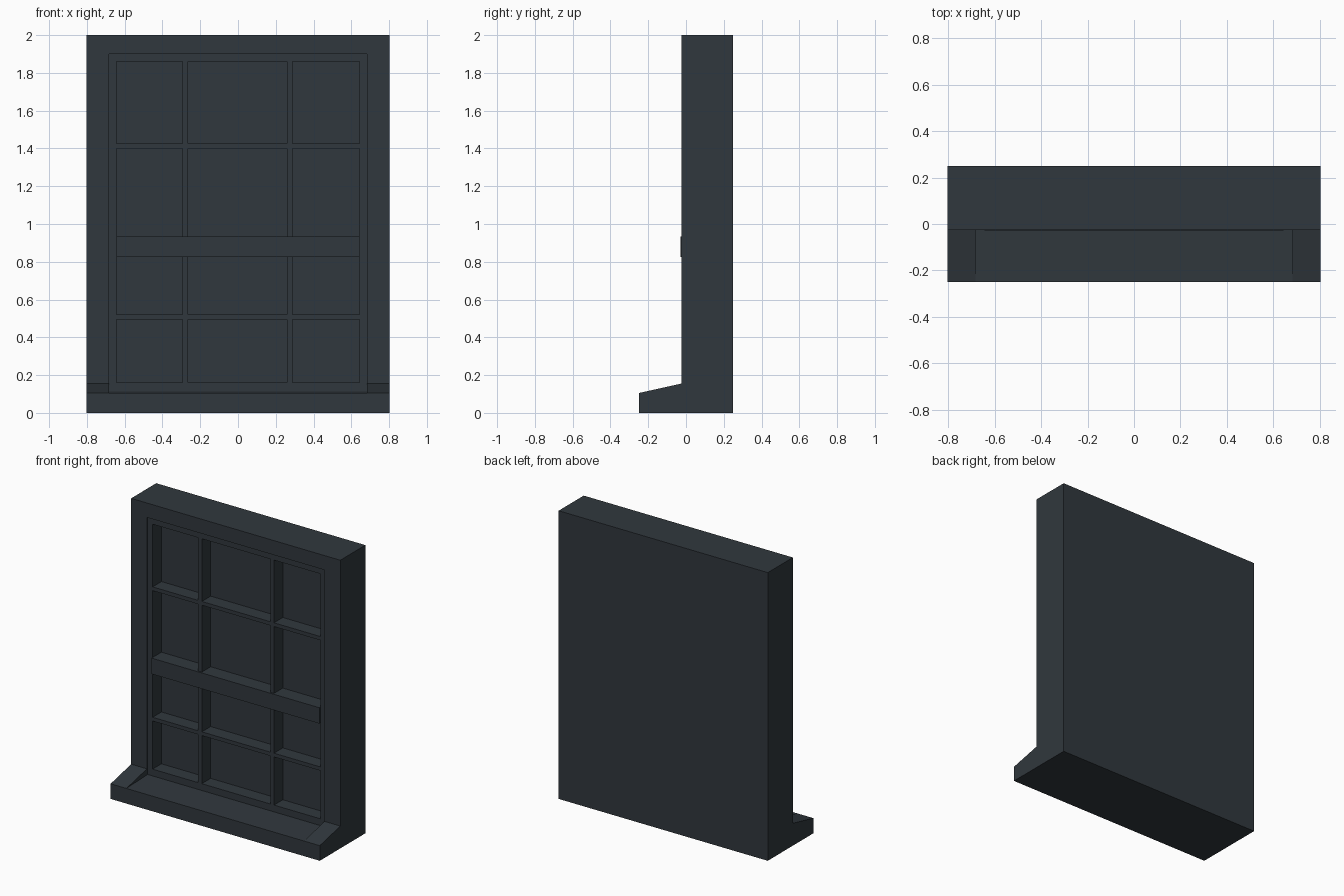
import bpy, bmesh

if "Cube" in bpy.data.objects:
    bpy.data.objects.remove(bpy.data.objects["Cube"])

# single dark slate paint
paint = bpy.data.materials.new("dark slate paint")
paint.diffuse_color = (0.030, 0.039, 0.047, 1)
paint.use_nodes = True
paint.node_tree.nodes["Principled BSDF"].inputs["Base Color"].default_value = paint.diffuse_color


def prism(name, profile, x0, x1):
    """Extrude a (y, z) profile along x."""
    bm = bmesh.new()
    a = [bm.verts.new((x0, y, z)) for y, z in profile]
    b = [bm.verts.new((x1, y, z)) for y, z in profile]
    bm.faces.new(a)
    bm.faces.new(b[::-1])
    n = len(a)
    for i in range(n):
        j = (i + 1) % n
        bm.faces.new((a[i], b[i], b[j], a[j]))
    bmesh.ops.recalc_face_normals(bm, faces=bm.faces)
    me = bpy.data.meshes.new(name)
    bm.to_mesh(me)
    bm.free()
    me.materials.append(paint)
    ob = bpy.data.objects.new(name, me)
    bpy.context.collection.objects.link(ob)
    return ob


def box(name, x0, x1, y0, y1, z0, z1):
    return prism(name, [(y0, z0), (y1, z0), (y1, z1), (y0, z1)], x0, x1)


W, O, S = 0.803, 0.682, 0.644      # half widths: outside, opening, sash glass
FRONT, SASH, GLASS, BACK = -0.025, -0.017, 0.08, 0.25

# jambs with sloped sill horns
jamb = [(-0.25, 0), (BACK, 0), (BACK, 2), (FRONT, 2), (FRONT, 0.155), (-0.25, 0.105)]
prism("left_jamb", jamb, -W, -O)
prism("right_jamb", jamb, O, W)

# head, sill and solid backing with the panes on its front
box("head", -O, O, FRONT, BACK, 1.9, 2.0)
prism("sill", [(-0.25, 0), (BACK, 0), (BACK, 0.113), (FRONT, 0.113), (-0.25, 0.105)], -O, O)
box("panes_backing", -O, O, GLASS, BACK, 0.113, 1.9)

# sash surround
box("sash_left_stile", -O, -S, SASH, GLASS, 0.113, 1.9)
box("sash_right_stile", S, O, SASH, GLASS, 0.113, 1.9)
box("sash_top_rail", -S, S, SASH, GLASS, 1.86, 1.9)
box("sash_bottom_rail", -S, S, SASH, GLASS, 0.113, 0.16)
box("meeting_rail", -S, S, -0.028, GLASS, 0.825, 0.935)

# glazing bars
for name, z in (("upper", 1.412), ("lower", 0.507)):
    box(name + "_cross_bar", -S, S, SASH, GLASS, z - 0.013, z + 0.013)
for name, x in (("left", -0.28), ("right", 0.274)):
    box(name + "_upright_bar_top", x - 0.014, x + 0.014, SASH, GLASS, 0.935, 1.86)
    box(name + "_upright_bar_bottom", x - 0.014, x + 0.014, SASH, GLASS, 0.16, 0.825)
